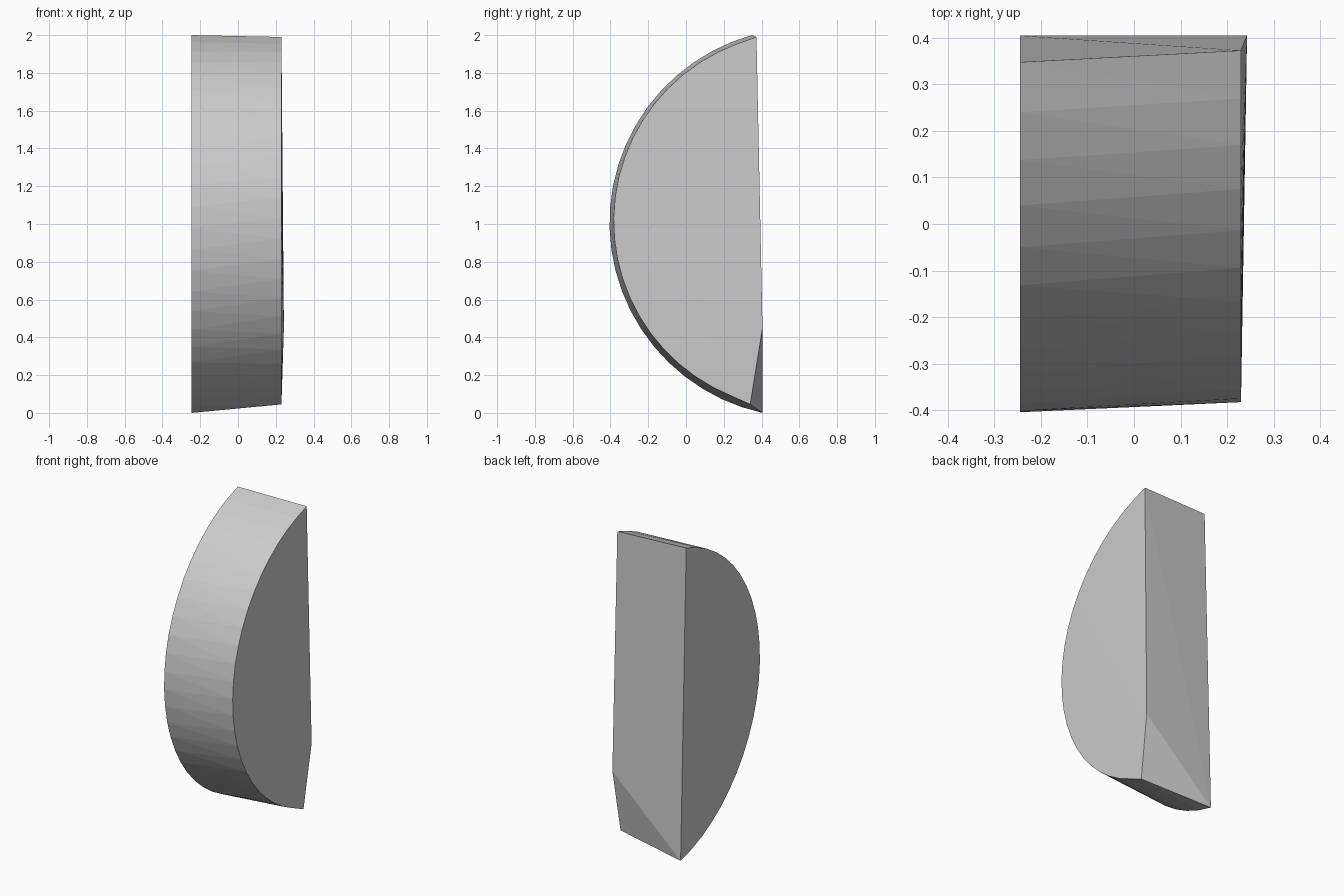
import bpy, bmesh, math

cube = bpy.data.objects.get("Cube")
if cube:
    bpy.data.objects.remove(cube)

SEGMENTS = 24


def arc(bm, x, centre, top, bottom, radius):
    """Row of vertices on a circle in the YZ plane, bulging forward."""
    cy, cz = centre
    a0 = math.atan2(top[1] - cz, cy - top[0])
    a1 = math.atan2(bottom[1] - cz, cy - bottom[0])
    row = [bm.verts.new((x, *top))]
    for i in range(1, SEGMENTS):
        a = a0 + (a1 - a0) * i / SEGMENTS
        row.append(bm.verts.new((x, cy - radius * math.cos(a), cz + radius * math.sin(a))))
    row.append(bm.verts.new((x, *bottom)))
    return row


bm = bmesh.new()

# Curved outlines of the two ends
outer = arc(bm, -0.245, (0.626, 1.007), (0.348, 2.0), (0.405, 0.0), 1.031)
inner = arc(bm, 0.23, (0.617, 1.016), (0.373, 1.99), (0.34, 0.045), 1.0)
heel = bm.verts.new((0.243, 0.405, 0.45))

# Faceted curved front
for i in range(SEGMENTS):
    quad = bm.faces.new((outer[i], outer[i + 1], inner[i + 1], inner[i]))
    bmesh.ops.triangulate(bm, faces=[quad])

# Flat end, and the slightly bulging end around the heel corner
bm.faces.new(outer)
for a, b in zip(inner, inner[1:]):
    bm.faces.new((a, b, heel))

# Flat back with the cut lower corner
bm.faces.new((outer[0], inner[0], outer[-1]))
bm.faces.new((inner[0], heel, outer[-1]))
bm.faces.new((heel, inner[-1], outer[-1]))
bmesh.ops.recalc_face_normals(bm, faces=bm.faces)

mesh = bpy.data.meshes.new("half_round_block")
bm.to_mesh(mesh)
bm.free()
block = bpy.data.objects.new("half_round_block", mesh)
bpy.context.collection.objects.link(block)

# Plain grey
grey = bpy.data.materials.new("light_grey")
grey.use_nodes = True
colour = (0.6, 0.6, 0.6, 1)
grey.diffuse_color = colour
grey.node_tree.nodes["Principled BSDF"].inputs["Base Color"].default_value = colour
mesh.materials.append(grey)
